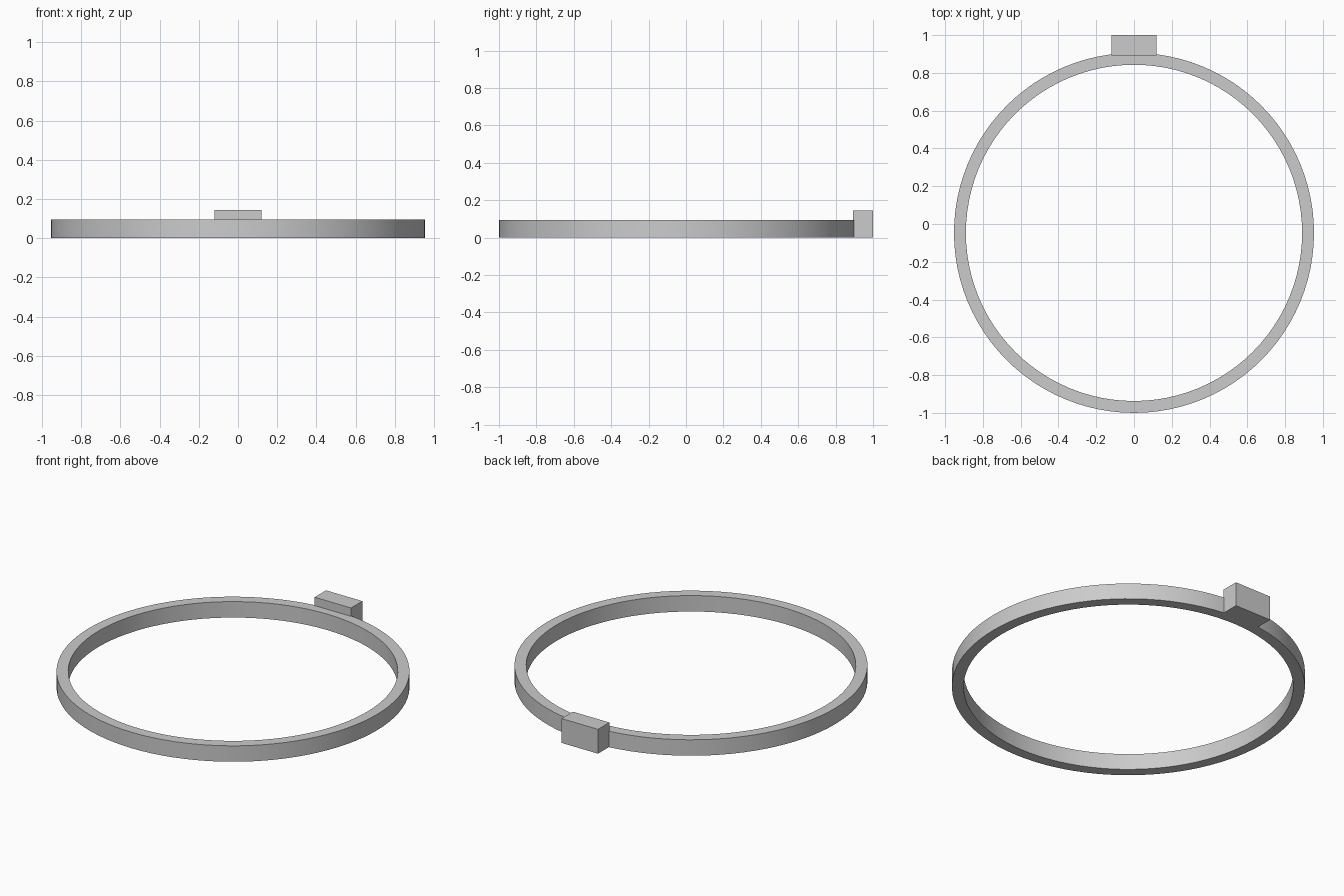
import bpy, bmesh, math

if "Cube" in bpy.data.objects:
    bpy.data.objects.remove(bpy.data.objects["Cube"])

R_OUT, R_IN, HEIGHT, CY = 0.953, 0.89, 0.095, -0.047
SEGMENTS = 96

grey = bpy.data.materials.new("light grey")
grey.diffuse_color = (0.6, 0.6, 0.6, 1)
grey.use_nodes = True
grey.node_tree.nodes["Principled BSDF"].inputs["Base Color"].default_value = grey.diffuse_color


def add_object(name, bm):
    bmesh.ops.recalc_face_normals(bm, faces=bm.faces[:])
    mesh = bpy.data.meshes.new(name)
    bm.to_mesh(mesh)
    bm.free()
    mesh.materials.append(grey)
    obj = bpy.data.objects.new(name, mesh)
    bpy.context.collection.objects.link(obj)
    return obj


# Flat hoop: rectangular section swept around a circle
bm = bmesh.new()
profile = [(R_OUT, 0), (R_OUT, HEIGHT), (R_IN, HEIGHT), (R_IN, 0)]
rings = []
for i in range(SEGMENTS):
    a = 2 * math.pi * i / SEGMENTS
    rings.append([bm.verts.new((r * math.cos(a), CY + r * math.sin(a), z))
                  for r, z in profile])
for i, ring in enumerate(rings):
    nxt = rings[(i + 1) % SEGMENTS]
    for j in range(4):
        k = (j + 1) % 4
        bm.faces.new((ring[j], nxt[j], nxt[k], ring[k]))
hoop = add_object("hoop", bm)
bpy.context.view_layer.objects.active = hoop
hoop.select_set(True)
bpy.ops.object.shade_smooth_by_angle(angle=math.radians(30))

# Clasp block on the back of the hoop
bm = bmesh.new()
bmesh.ops.create_cube(bm, size=1)
bmesh.ops.scale(bm, vec=(0.24, 0.107, 0.145), verts=bm.verts)
bmesh.ops.translate(bm, vec=(0, 0.9465, 0.0725), verts=bm.verts)
add_object("clasp_block", bm)
